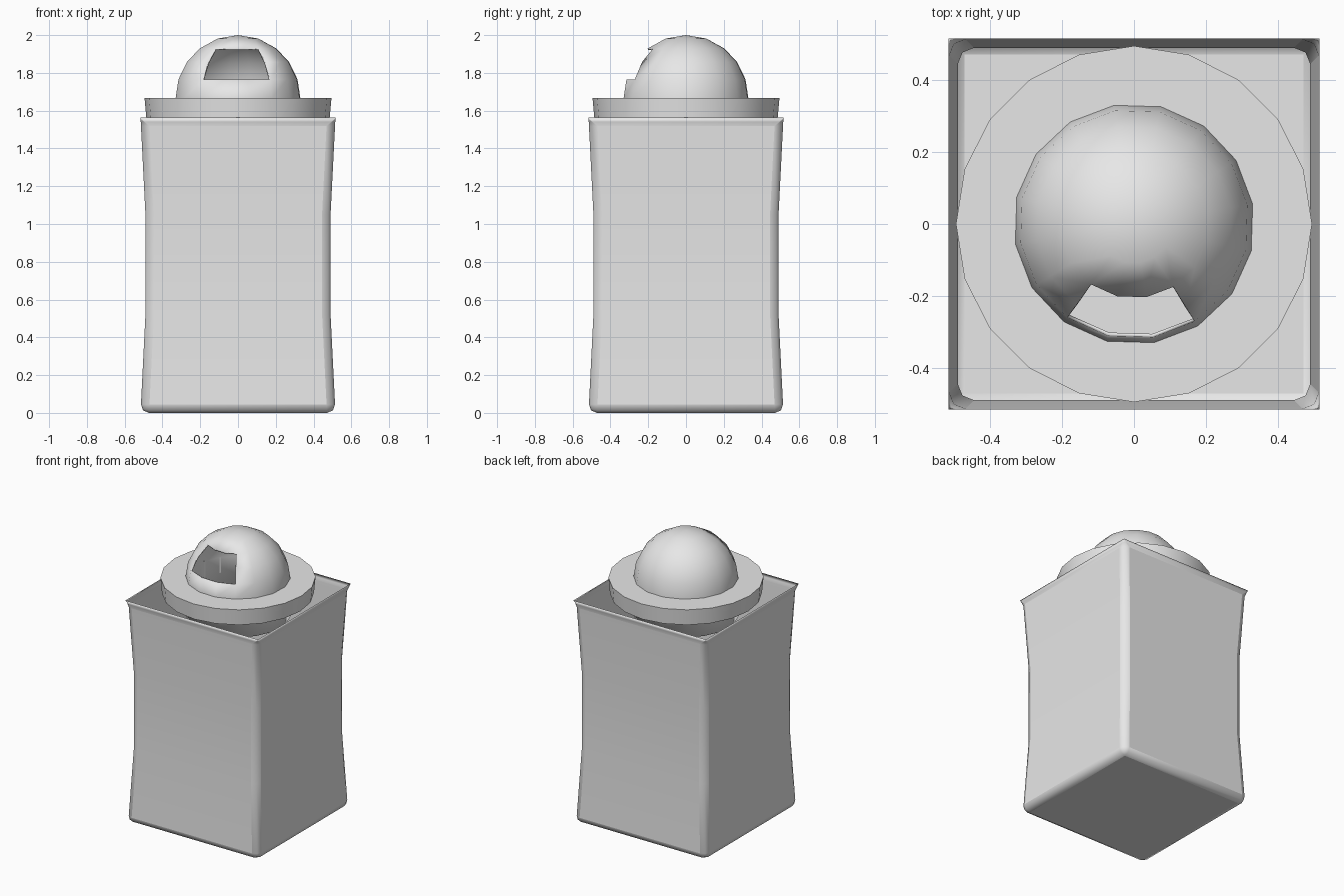
import bpy
import bmesh
from math import cos, sin, pi, radians

cube = bpy.data.objects.get("Cube")
if cube:
    bpy.data.objects.remove(cube, do_unlink=True)

grey = bpy.data.materials.new("light_grey")
grey.use_nodes = True
grey.diffuse_color = (0.8, 0.8, 0.8, 1)
grey.node_tree.nodes["Principled BSDF"].inputs["Base Color"].default_value = grey.diffuse_color


def ring(bm, radius, z, sides, phase):
    return [bm.verts.new((radius * cos(phase + 2 * pi * i / sides),
                          radius * sin(phase + 2 * pi * i / sides), z))
            for i in range(sides)]


def loft(bm, rings):
    """Join neighbouring rings with quads; returns one list of faces per band."""
    bands = []
    for low, high in zip(rings, rings[1:]):
        n = len(low)
        bands.append([bm.faces.new((low[i], low[(i + 1) % n], high[(i + 1) % n], high[i]))
                      for i in range(n)])
    return bands


def finish(bm, name):
    mesh = bpy.data.meshes.new(name)
    bm.to_mesh(mesh)
    bm.free()
    obj = bpy.data.objects.new(name, mesh)
    bpy.context.collection.objects.link(obj)
    mesh.materials.append(grey)
    return obj


def smooth(obj, angle):
    bpy.ops.object.select_all(action="DESELECT")
    obj.select_set(True)
    bpy.context.view_layer.objects.active = obj
    bpy.ops.object.shade_smooth_by_angle(angle=radians(angle))


# Square body, slightly waisted, with an opening under the collar
bm = bmesh.new()
levels = [(0.516, 0), (0.49, 0.52), (0.49, 1.05), (0.516, 1.563)]
rings = [ring(bm, half * 2 ** 0.5, z, 4, pi / 4) for half, z in levels]
loft(bm, rings)
bm.faces.new(rings[0][::-1])
top = bm.faces.new(rings[-1])
bmesh.ops.inset_region(bm, faces=[top], thickness=0.185)
bmesh.ops.delete(bm, geom=[top], context="FACES")
body = finish(bm, "body")
bevel = body.modifiers.new("rounded_edges", "BEVEL")
bevel.width = 0.045
bevel.segments = 2
bevel.limit_method = "ANGLE"
bevel.angle_limit = radians(40)
smooth(body, 60)

# Flat collar ring
bm = bmesh.new()
section = [(0.485, 1.557), (0.495, 1.668), (0.325, 1.668), (0.325, 1.557)]
rings = [ring(bm, r, z, 20, 0) for r, z in section]
loft(bm, rings + rings[:1])
smooth(finish(bm, "collar"), 40)

# Hollow dome with a front window, its neck running down through the collar
bm = bmesh.new()
RADIUS, BASE, SIDES = 0.335, 1.665, 16
PHASE = radians(9.5)
rings = [ring(bm, RADIUS, 1.4, SIDES, PHASE)]
for lat in (0, 17.5, 35, 52, 71):
    a = radians(lat)
    rings.append(ring(bm, RADIUS * cos(a), BASE + RADIUS * sin(a), SIDES, PHASE))
bands = loft(bm, rings)
tip = bm.verts.new((0, 0, BASE + RADIUS))
last = rings[-1]
for i in range(SIDES):
    bm.faces.new((last[i], last[(i + 1) % SIDES], tip))

# Window: three panels wide and two bands high, facing forward
window = []
for band in bands[2:4]:
    window += sorted(band, key=lambda f: f.calc_center_median().y)[:3]
bmesh.ops.delete(bm, geom=window, context="FACES")
dome = finish(bm, "dome")
shell = dome.modifiers.new("wall", "SOLIDIFY")
shell.thickness = 0.01
shell.offset = -1
smooth(dome, 60)
